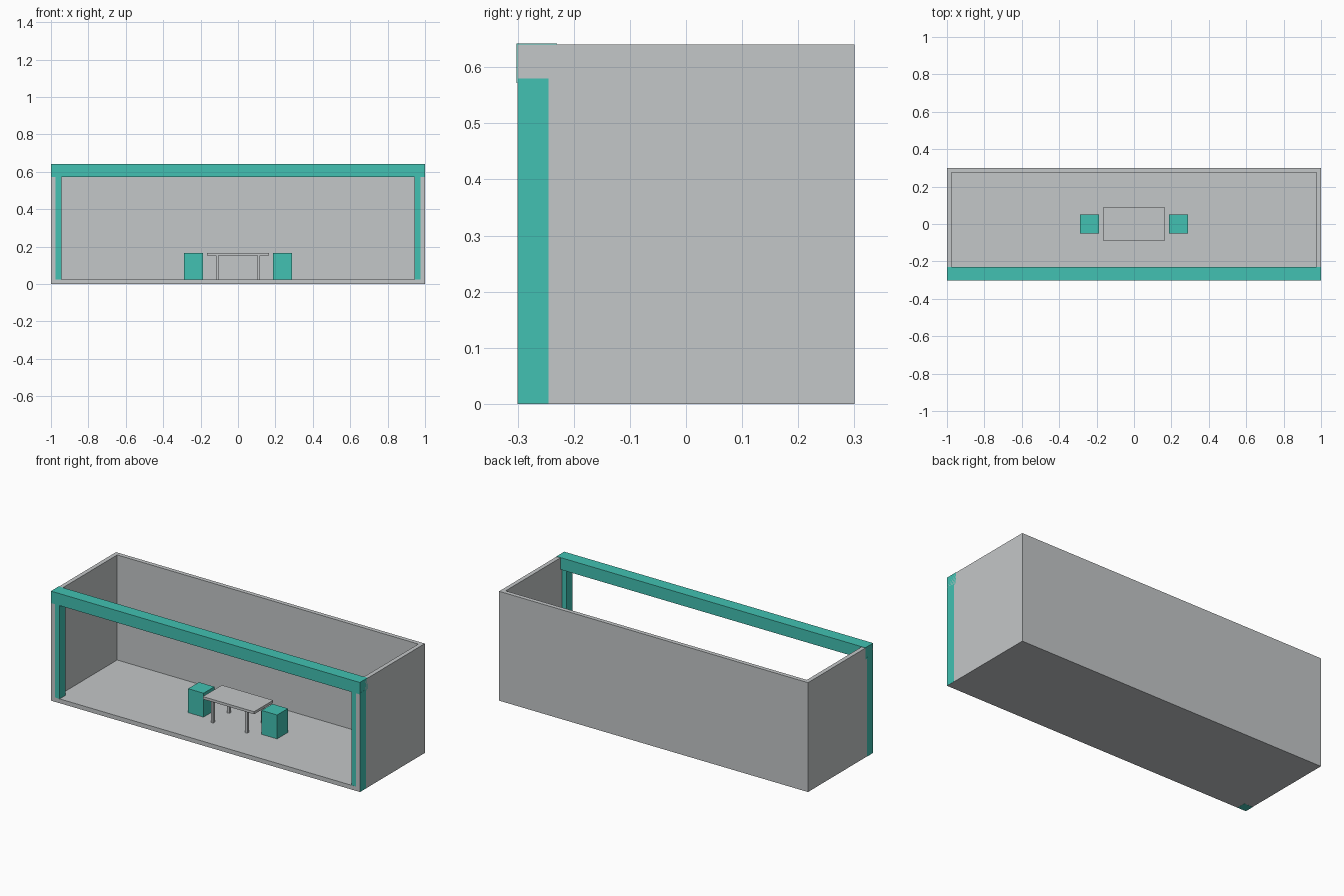
import bpy

if "Cube" in bpy.data.objects:
    bpy.data.objects.remove(bpy.data.objects["Cube"])


def material(name, rgb):
    m = bpy.data.materials.new(name)
    m.diffuse_color = (*rgb, 1.0)
    m.use_nodes = True
    m.node_tree.nodes["Principled BSDF"].inputs["Base Color"].default_value = m.diffuse_color
    return m


GRAY = material("light gray", (0.55, 0.57, 0.58))
TEAL = material("teal", (0.054, 0.533, 0.445))


def box(name, x, y, z, mat):
    """Axis-aligned box given its (min, max) extent on each axis."""
    bpy.ops.mesh.primitive_cube_add(size=1)
    o = bpy.context.object
    o.name = name
    o.location = [(a + b) / 2 for a, b in (x, y, z)]
    o.scale = [b - a for a, b in (x, y, z)]
    bpy.ops.object.transform_apply(location=True, rotation=False, scale=True)
    o.data.materials.append(mat)
    return o


def span(a, b, side):
    """Extent mirrored to the given side."""
    return tuple(sorted((a * side, b * side)))


T = 0.025       # wall and floor thickness
H = 0.64        # wall height
E = 0.0006      # tiny reveal so flush parts do not overlap

# Open-topped shell
box("floor", (-1, 1), (-0.3, 0.3), (0, T), GRAY)
box("back_wall", (-1, 1), (0.3 - T, 0.3), (T, H), GRAY)

for side, tag in ((-1, "left"), (1, "right")):
    box(tag + "_wall", span(1 - T, 1, side), (-0.3, 0.3 - T), (T, H), GRAY)
    # Corner post of the front frame, set flush into the wall end
    box(tag + "_post", span(0.945, 1 + E, side), (-0.3 + E, -0.245), (-E if side < 0 else E, 0.58), TEAL)
    # Block seat beside the table
    box(tag + "_seat", span(0.188, 0.288, side), (-0.05, 0.05), (T, 0.165), TEAL)
    # Table legs
    for end, where in ((-1, "front"), (1, "back")):
        box(f"{where}_{tag}_table_leg", span(0.103, 0.118, side),
            span(0.067, 0.082, end), (T, 0.151), GRAY)

# Beam across the open front
box("front_beam", (-1, 1), (-0.302, -0.23), (0.572, 0.642), TEAL)

# Table top
box("table_top", (-0.166, 0.166), (-0.088, 0.088), (0.151, 0.166), GRAY)
